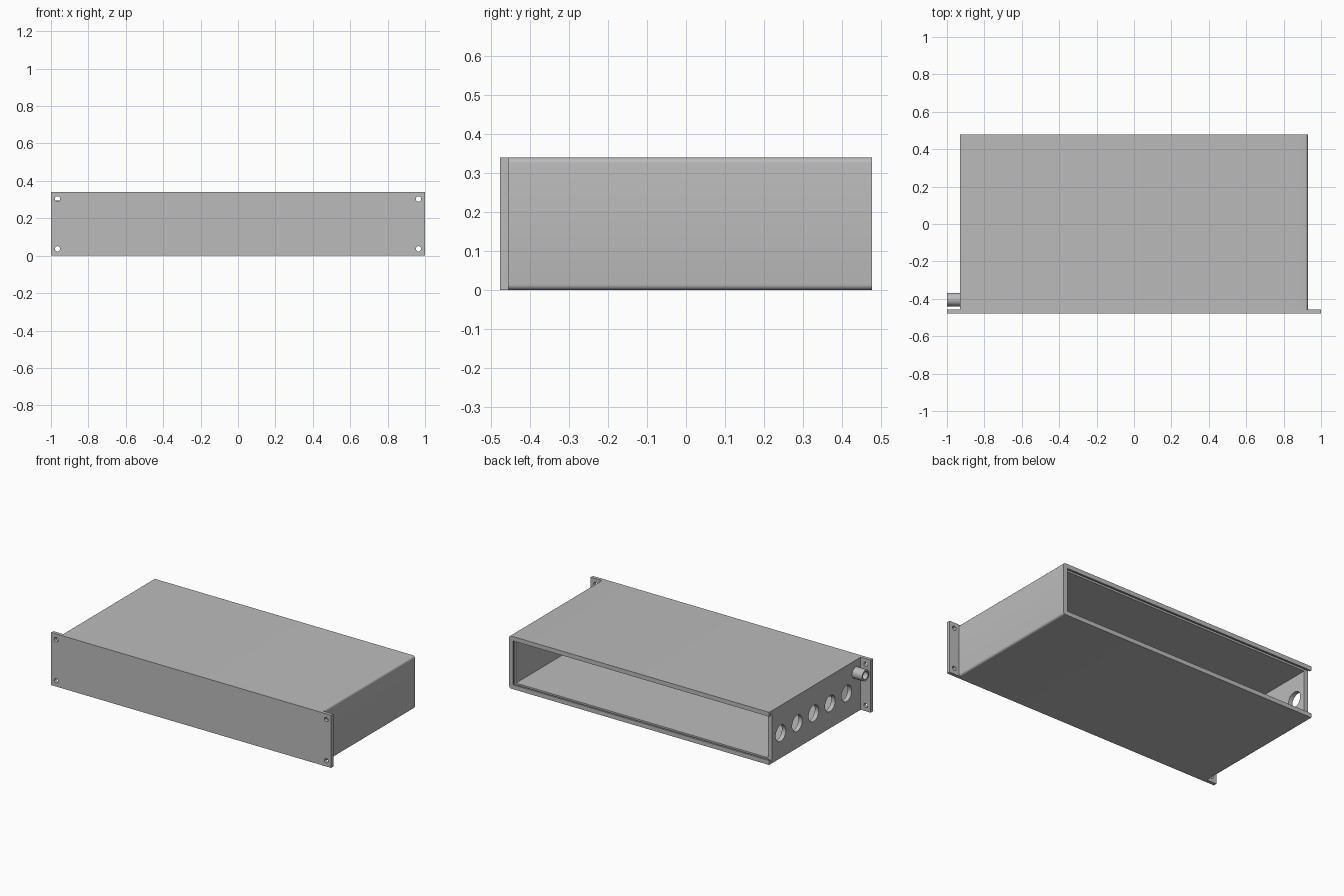
import bpy, bmesh, math
from mathutils import Matrix, Vector

if "Cube" in bpy.data.objects:
    bpy.data.objects.remove(bpy.data.objects["Cube"], do_unlink=True)

grey = bpy.data.materials.new("plain grey")
grey.use_nodes = True
grey.diffuse_color = (0.5, 0.5, 0.5, 1)
grey.node_tree.nodes["Principled BSDF"].inputs["Base Color"].default_value = (0.5, 0.5, 0.5, 1)

HALF_W, HALF_D, H = 0.929, 0.478, 0.34
WALL = 0.028
PLATE_BACK = -0.456
SLOT_FRONT, SLOT_BACK, SLOT_DEEP = 0.448, 0.466, 0.012


def make(name, bm):
    mesh = bpy.data.meshes.new(name)
    bm.to_mesh(mesh)
    bm.free()
    mesh.materials.append(grey)
    ob = bpy.data.objects.new(name, mesh)
    bpy.context.collection.objects.link(ob)
    return ob


def box(name, lo, hi, round_left=0):
    """Box between two corners; round_left fillets its two long +x edges."""
    lo, hi = Vector(lo), Vector(hi)
    bm = bmesh.new()
    bmesh.ops.create_cube(bm, size=1)
    for v in bm.verts:
        v.co = Vector(((lo + hi) / 2)[i] + v.co[i] * (hi - lo)[i] for i in range(3))
    if round_left:
        edges = [e for e in bm.edges
                 if all(v.co.x > hi.x - 0.001 for v in e.verts)
                 and abs(e.verts[0].co.y - e.verts[1].co.y) > 0.1]
        bmesh.ops.bevel(bm, geom=edges, offset=round_left, segments=5,
                        profile=0.5, affect='EDGES')
    return make(name, bm)


def rod(name, centre, radius, length, axis):
    bm = bmesh.new()
    bmesh.ops.create_cone(bm, cap_ends=True, segments=40, radius1=radius,
                          radius2=radius, depth=length)
    bm.transform(Matrix.Translation(centre) @ Matrix.Rotation(math.pi / 2, 4, axis))
    return make(name, bm)


def cut(target, cutters):
    bpy.context.view_layer.objects.active = target
    for c in cutters:
        mod = target.modifiers.new("cut", 'BOOLEAN')
        mod.operation = 'DIFFERENCE'
        mod.solver = 'EXACT'
        mod.object = c
        bpy.ops.object.modifier_apply(modifier=mod.name)
        bpy.data.objects.remove(c, do_unlink=True)


# Chassis: a hollow case, open at the back
chassis = box("chassis", (-HALF_W, PLATE_BACK, 0), (HALF_W, HALF_D, H), round_left=0.014)
inner = HALF_W - WALL
cutters = [
    box("cavity", (-inner, -1, WALL), (inner, 1, H - WALL)),
    # sliding-panel groove, open on the right side
    box("groove", (-1.1, SLOT_FRONT, WALL - SLOT_DEEP),
        (inner + SLOT_DEEP, SLOT_BACK, H - WALL + SLOT_DEEP)),
    # the right wall stops short of the back lips
    box("wall_notch", (-1.1, SLOT_FRONT + 0.005, WALL), (-inner + 0.05, 1, H - WALL)),
]
# Row of round openings in the right wall
cutters += [rod("opening", (-HALF_W, 0.36 - 0.168 * i, 0.16), 0.052, 0.2, 'Y')
            for i in range(5)]
# Bore for the side tube
tube_y, tube_z = -0.404, 0.26
cutters.append(rod("bore", (-HALF_W, tube_y, tube_z), 0.025, 0.3, 'Y'))
cut(chassis, cutters)

# Hollow tube on the right wall
tube = rod("side_tube", (-0.96, tube_y, tube_z), 0.036, 0.08, 'Y')
cut(tube, [rod("bore", (-0.96, tube_y, tube_z), 0.025, 0.3, 'Y')])

# Front plate with mounting holes in the flanges
plate = box("front_plate", (-1, -HALF_D, 0), (1, PLATE_BACK, H))
cut(plate, [rod("screw_hole", (x, -HALF_D, z), 0.014, 0.2, 'X')
            for x in (-0.965, 0.965) for z in (0.037, 0.303)])

# Smooth the round faces, keep the edges sharp
for ob in (chassis, tube, plate):
    bpy.ops.object.select_all(action='DESELECT')
    ob.select_set(True)
    bpy.context.view_layer.objects.active = ob
    bpy.ops.object.shade_smooth_by_angle(angle=math.radians(30))
